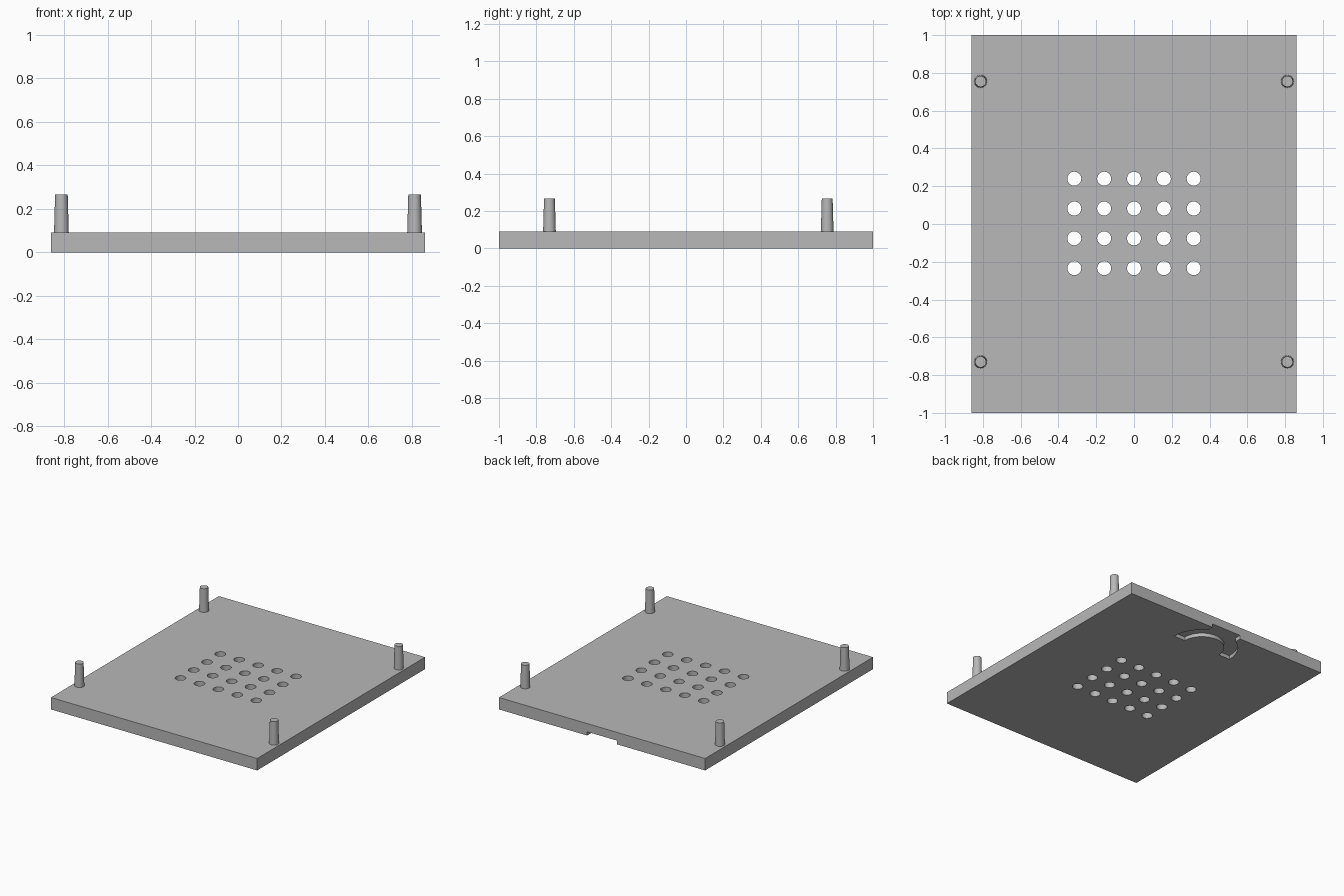
import bpy, bmesh, math
from mathutils import Matrix

cube = bpy.data.objects.get("Cube")
if cube:
    bpy.data.objects.remove(cube, do_unlink=True)

THICK = 0.09
GROOVE = 0.028

grey = bpy.data.materials.new("light grey")
grey.use_nodes = True
grey.diffuse_color = (0.48, 0.48, 0.48, 1)
grey.node_tree.nodes["Principled BSDF"].inputs["Base Color"].default_value = grey.diffuse_color


def make_object(name, bm):
    bmesh.ops.recalc_face_normals(bm, faces=bm.faces)
    mesh = bpy.data.meshes.new(name)
    bm.to_mesh(mesh)
    bm.free()
    mesh.materials.append(grey)
    obj = bpy.data.objects.new(name, mesh)
    bpy.context.collection.objects.link(obj)
    return obj


def add_box(bm, low, high):
    size = [b - a for a, b in zip(low, high)]
    mid = [(a + b) / 2 for a, b in zip(low, high)]
    bmesh.ops.create_cube(bm, size=1, matrix=Matrix.Translation(mid) @ Matrix.Diagonal((*size, 1)))


def add_cone(bm, x, y, z0, z1, r0, r1):
    bmesh.ops.create_cone(bm, cap_ends=True, segments=32, radius1=r0, radius2=r1, depth=z1 - z0,
                          matrix=Matrix.Translation((x, y, (z0 + z1) / 2)))


def smooth(obj):
    bpy.ops.object.select_all(action='DESELECT')
    obj.select_set(True)
    bpy.context.view_layer.objects.active = obj
    bpy.ops.object.shade_smooth_by_angle(angle=math.radians(30))


# Base plate
bm = bmesh.new()
add_box(bm, (-0.86, -1, 0), (0.86, 1, THICK))
plate = make_object("base_plate", bm)

# Cutter for the grid of through holes
bm = bmesh.new()
for col in range(5):
    for row in range(4):
        add_cone(bm, (col - 2) * 0.158, (row - 1.5) * 0.158 + 0.003, -0.05, THICK + 0.05, 0.037, 0.037)
holes = make_object("hole_cutter", bm)

# Cutter for the half ring groove underneath
bm = bmesh.new()
steps = 32
angles = [math.pi * i / steps for i in range(steps + 1)]
ring = [(0.25, a) for a in angles] + [(0.155, a) for a in reversed(angles)]
face = bm.faces.new([bm.verts.new((r * math.cos(a), 0.735 + r * math.sin(a), -0.05)) for r, a in ring])
top = bmesh.ops.extrude_face_region(bm, geom=[face])["geom"]
bmesh.ops.translate(bm, vec=(0, 0, 0.05 + GROOVE),
                    verts=[v for v in top if isinstance(v, bmesh.types.BMVert)])
groove = make_object("ring_groove_cutter", bm)

# Cutter for the notch from the groove to the back edge
bm = bmesh.new()
add_box(bm, (-0.125, 0.93, -0.05), (0.125, 1.05, GROOVE))
notch = make_object("back_notch_cutter", bm)

for cutter in (holes, groove, notch):
    mod = plate.modifiers.new(cutter.name, 'BOOLEAN')
    mod.operation = 'DIFFERENCE'
    mod.solver = 'EXACT'
    mod.object = cutter
    bpy.context.view_layer.objects.active = plate
    bpy.ops.object.modifier_apply(modifier=mod.name)
    bpy.data.objects.remove(cutter, do_unlink=True)
smooth(plate)

# Four tapered corner pegs
for side, x in (("left", 0.812), ("right", -0.812)):
    for end, y in (("front", -0.73), ("back", 0.755)):
        bm = bmesh.new()
        add_cone(bm, x, y, THICK - 0.005, 0.265, 0.034, 0.029)
        smooth(make_object(f"{end}_{side}_peg", bm))
